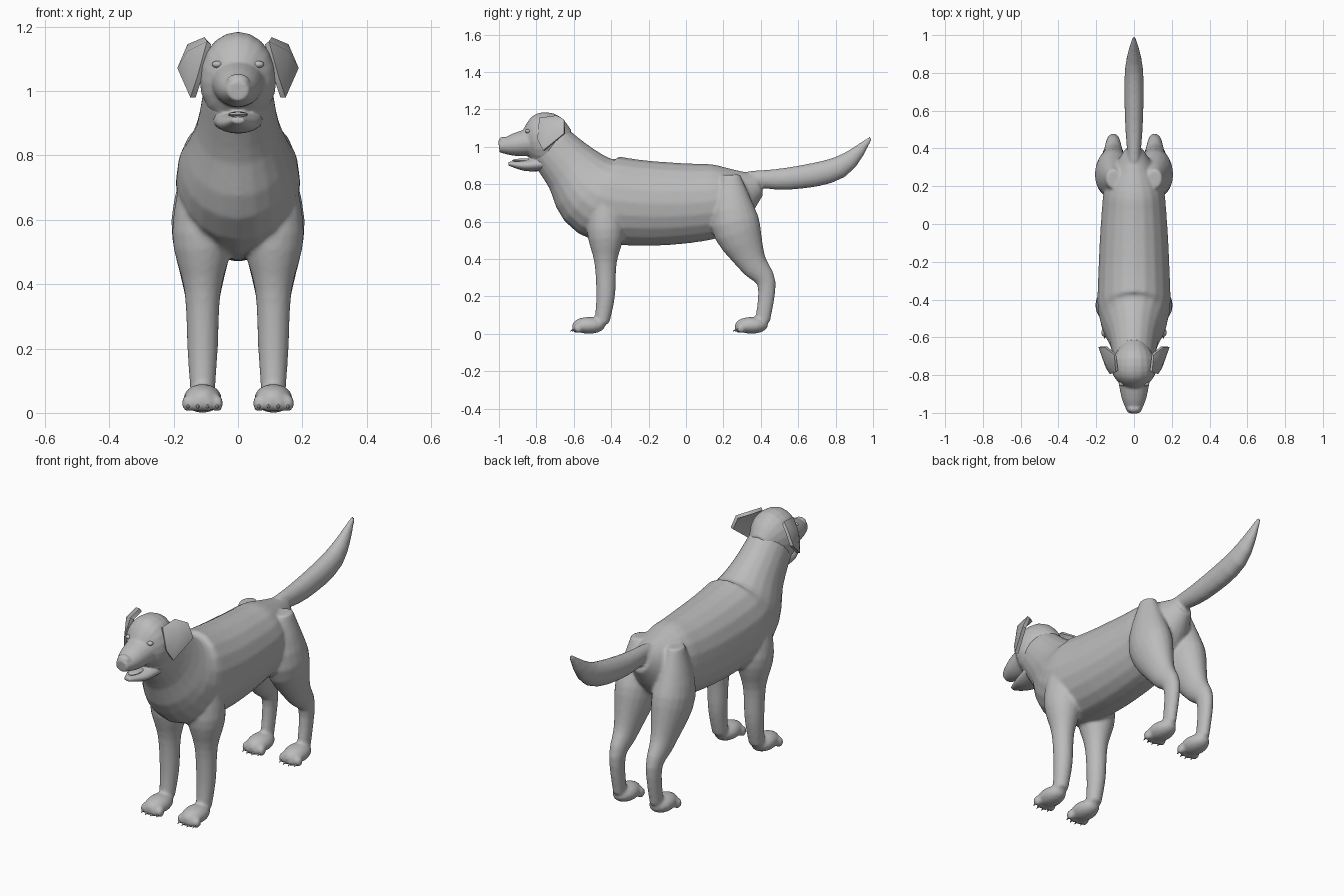
import bpy, bmesh, math
from mathutils import Matrix, Vector

if "Cube" in bpy.data.objects:
    bpy.data.objects.remove(bpy.data.objects["Cube"])

coat = bpy.data.materials.new("coat_grey")
coat.use_nodes = True
grey = (0.5, 0.5, 0.5, 1)
coat.diffuse_color = grey
coat.node_tree.nodes["Principled BSDF"].inputs["Base Color"].default_value = grey


def smooth_path(points, steps=4):
    """Pass a smooth curve through points of (y, z, radius)."""
    keys = [Vector(point) for point in points]
    keys = [keys[0], *keys, keys[-1]]
    path = []
    for before, start, end, after in zip(keys, keys[1:], keys[2:], keys[3:]):
        leave, arrive = (end - before) / 2, (after - start) / 2
        for step in range(steps):
            t = step / steps
            ease = t * t * (3 - 2 * t)
            path.append(start.lerp(end, ease) + leave * t * (1 - t) ** 2 - arrive * t * t * (1 - t))
    return path + [keys[-1]]


def tube(mesh, points, flatness, centre_x=0, sides=20):
    """Closed tube whose oval rings stand square to its path; flatness is width over depth."""
    path = smooth_path(points)
    rings = []
    for index, (y, z, radius) in enumerate(path):
        along = path[min(index + 1, len(path) - 1)] - path[max(index - 1, 0)]
        across = Vector((0, -along.y, along.x)).normalized()
        ring = []
        for corner in range(sides):
            angle = math.tau * corner / sides
            middle = Vector((centre_x + radius * flatness * math.sin(angle), y, z))
            ring.append(mesh.verts.new(middle + across * radius * math.cos(angle)))
        rings.append(ring)
    for ring, following in zip(rings, rings[1:]):
        for corner in range(sides):
            beside = (corner + 1) % sides
            mesh.faces.new((ring[corner], ring[beside], following[beside], following[corner]))
    mesh.faces.new(rings[0])
    mesh.faces.new(rings[-1])


def ball(mesh, position, size):
    bmesh.ops.create_uvsphere(mesh, u_segments=16, v_segments=10, radius=1,
                              matrix=Matrix.Translation(position) @ Matrix.Diagonal((*size, 1)))


def apply(part, kind, **settings):
    modifier = part.modifiers.new(kind.lower(), kind)
    for key, value in settings.items():
        setattr(modifier, key, value)
    bpy.ops.object.modifier_apply(modifier=modifier.name)


def finish(name, mesh, voxel=0, thickness=0):
    """Turn the mesh into a shaded object; a voxel size fuses its pieces into one skin."""
    bmesh.ops.recalc_face_normals(mesh, faces=mesh.faces)
    data = bpy.data.meshes.new(name)
    mesh.to_mesh(data)
    mesh.free()
    part = bpy.data.objects.new(name, data)
    bpy.context.collection.objects.link(part)
    bpy.ops.object.select_all(action='DESELECT')
    part.select_set(True)
    bpy.context.view_layer.objects.active = part
    if thickness:
        apply(part, 'SOLIDIFY', thickness=thickness, offset=0)
    if voxel:
        apply(part, 'REMESH', mode='VOXEL', voxel_size=voxel)
        apply(part, 'SMOOTH', factor=0.5, iterations=5)
    part.data.materials.clear()
    part.data.materials.append(coat)
    bpy.ops.object.shade_smooth_by_angle(angle=math.radians(50))


# Paths from front to back or top to bottom: y, z, radius
torso = [(-.73, 1.01, .13), (-.61, .88, .16), (-.47, .74, .23), (-.25, .7, .23),
         (.05, .7, .21), (.22, .73, .18), (.39, .8, .06)]
tail = [(.33, .83, .04), (.55, .83, .06), (.82, .89, .06), (.99, 1.05, .01)]
front_leg = [(-.44, .8, .06), (-.43, .56, .1), (-.43, .38, .06), (-.43, .2, .05), (-.45, .06, .04)]
hind_leg = [(.24, .85, .05), (.26, .6, .13), (.35, .39, .08), (.43, .27, .05), (.41, .07, .04)]
leg_x = .11

# Body, tail, legs and paws as one skin, with separate claws
body = bmesh.new()
claws = bmesh.new()
tube(body, torso, flatness=.82)
tube(body, tail, flatness=.8)
for side in (1, -1):
    tube(body, front_leg, flatness=.95, centre_x=side * leg_x)
    tube(body, hind_leg, flatness=.75, centre_x=side * leg_x)
    for paw_y in (-.52, .35):
        ball(body, (side * leg_x, paw_y, .045), (.06, .09, .045))
        for toe in (-1.5, -.5, .5, 1.5):
            toe_x = side * leg_x + toe * .03
            toe_y = paw_y - .07 + abs(toe) * .01
            ball(body, (toe_x, toe_y, .03), (.02, .025, .027))
            bmesh.ops.create_cone(
                claws, cap_ends=True, segments=6, radius1=.007, radius2=.001, depth=.02,
                matrix=Matrix.Translation((toe_x, toe_y - .025, .018))
                @ Matrix.Rotation(math.radians(115), 4, 'X'))
finish("body", body, voxel=.009)
finish("claws", claws)

# Head: skull, muzzle, lower jaw and nose as one skin
head = bmesh.new()
tube(head, [(-.63, 1.02, .07), (-.72, 1.04, .14), (-.8, 1.03, .135), (-.86, 1.02, .07)], flatness=.82)
tube(head, [(-.8, 1.03, .08), (-.92, 1.01, .06), (-1, 1.0, .03)], flatness=1.1)
tube(head, [(-.76, .91, .04), (-.86, .9, .03), (-.95, .91, .01)], flatness=2)
ball(head, (0, -.977, 1.03), (.036, .024, .024))
finish("head", head, voxel=.006)

# Tongue
tongue = bmesh.new()
ball(tongue, (0, -.87, .927), (.03, .06, .01))
finish("tongue", tongue)

# Eyes
eyes = bmesh.new()
for side in (1, -1):
    ball(eyes, (side * .064, -.845, 1.083), (.017, .014, .011))
finish("eyes", eyes)

# Folded ear flaps, hung from the top of the skull
ear_rim = [(.09, -.78, 1.15), (.1, -.69, 1.16), (.15, -.65, 1.14),
           (.18, -.65, 1.07), (.14, -.76, .98), (.12, -.79, 1.04)]
for side, name in ((1, "left_ear"), (-1, "right_ear")):
    ear = bmesh.new()
    rim = [ear.verts.new((side * x, y, z)) for x, y, z in ear_rim]
    fold = ear.verts.new((side * .15, -.73, 1.12))
    for start, end in zip(rim, rim[1:] + rim[:1]):
        ear.faces.new((start, end, fold))
    finish(name, ear, thickness=.018)
